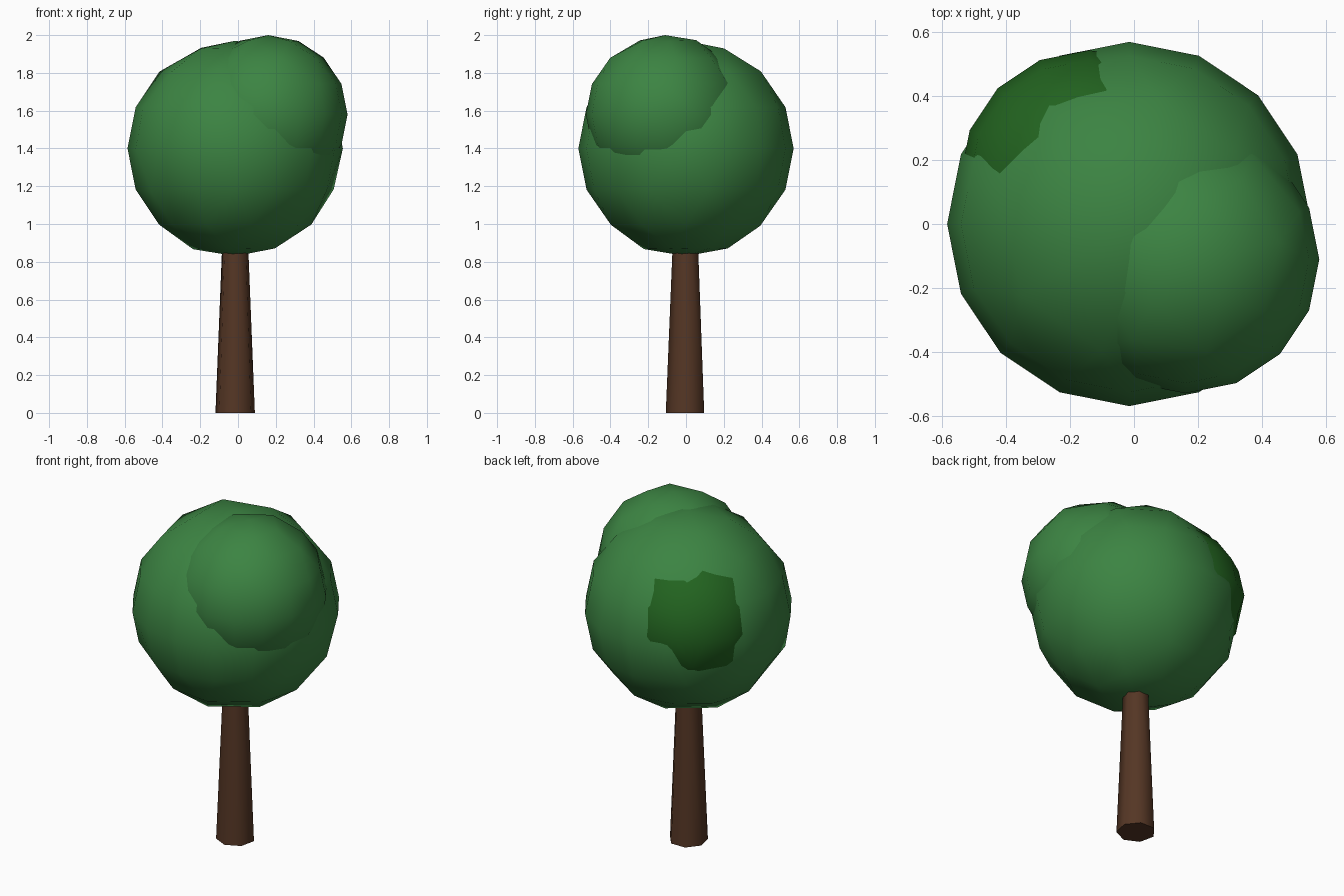
import bpy, math

if "Cube" in bpy.data.objects:
    bpy.data.objects.remove(bpy.data.objects["Cube"])

CX = -0.015  # trunk and main crown axis

def material(name, rgb):
    m = bpy.data.materials.new(name)
    m.diffuse_color = (*rgb, 1)
    m.use_nodes = True
    m.node_tree.nodes["Principled BSDF"].inputs["Base Color"].default_value = m.diffuse_color
    return m

leaf = material("leaf_green", (0.045, 0.23, 0.055))
dark = material("dark_leaf_green", (0.016, 0.125, 0.014))
bark = material("bark_brown", (0.09, 0.037, 0.018))

def finish(name, mat):
    ob = bpy.context.object
    ob.name = name
    ob.data.materials.append(mat)
    return ob

def blob(name, centre, radius, mat):
    # low-poly foliage ball, thinned to irregular triangles
    bpy.ops.mesh.primitive_uv_sphere_add(segments=16, ring_count=8, radius=radius, location=centre)
    ob = finish(name, mat)
    bpy.ops.object.shade_smooth()
    mod = ob.modifiers.new("thin", 'DECIMATE')
    mod.ratio = 0.65

# Foliage
blob("main_crown", (CX, 0, 1.4), 0.57, leaf)
blob("upper_crown", (0.16, -0.11, 1.58), 0.42, leaf)
blob("back_crown", (CX - 0.125, 0.139, 1.45), 0.405, dark)

# Tapered seven-sided trunk, one corner facing the front
bpy.ops.mesh.primitive_cone_add(vertices=7, radius1=0.107, radius2=0.066, depth=1.0,
                                location=(CX, 0, 0.5), rotation=(0, 0, math.pi))
finish("trunk", bark)
bpy.ops.object.shade_smooth_by_angle(angle=math.radians(60))
